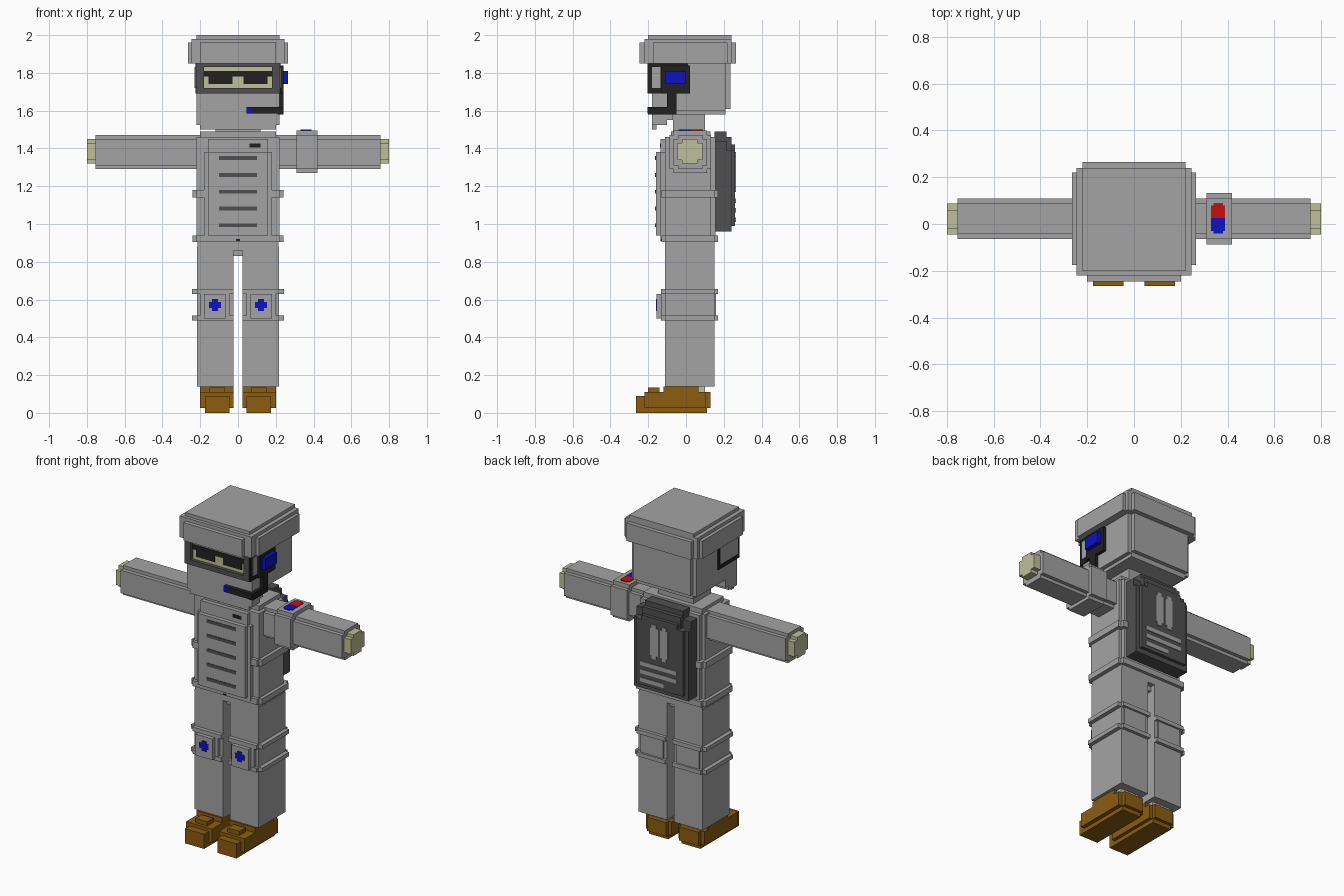
import bpy
import bmesh
from mathutils import Matrix, Vector

default = bpy.data.objects.get("Cube")
if default:
    bpy.data.objects.remove(default, do_unlink=True)


def colour(name, red, green, blue):
    material = bpy.data.materials.new(name)
    material.use_nodes = True
    rgba = (red, green, blue, 1)
    material.diffuse_color = rgba
    material.node_tree.nodes["Principled BSDF"].inputs["Base Color"].default_value = rgba
    return material


GREY = colour("uniform grey", .37, .37, .37)
DARK = colour("dark grey", .08, .08, .08)
BLACK = colour("black", .015, .015, .015)
SKIN = colour("pale skin", .52, .52, .32)
BROWN = colour("boot brown", .26, .11, .005)
BLUE = colour("blue", .005, .005, .54)
RED = colour("red", .56, .005, .005)


def block(left=0, right=0, front=0, back=0, low=0, high=0, half=0):
    """Box limits in hundredths of a unit; half makes it symmetric in x."""
    if half:
        left, right = -half, half
    return Vector((left, front, low)) / 100, Vector((right, back, high)) / 100


def part(name, material, *blocks, side=1):
    """Join blocks in one object; side = -1 mirrors it across x."""
    bm = bmesh.new()
    for start, end in blocks:
        middle, size = (start + end) / 2, end - start
        middle.x *= side
        matrix = Matrix.Translation(middle) @ Matrix.Diagonal((*size, 1))
        bmesh.ops.create_cube(bm, size=1, matrix=matrix)
    mesh = bpy.data.meshes.new(name)
    bm.to_mesh(mesh)
    bm.free()
    mesh.materials.append(material)
    obj = bpy.data.objects.new(name, mesh)
    bpy.context.collection.objects.link(obj)
    return obj


# Helmet with stepped edges
part("helmet", GREY,
     block(half=22, front=-20, back=24, low=185, high=200),
     block(half=24.5, front=-22, back=24, low=185, high=198),
     block(half=22, front=-22, back=26.5, low=185, high=196),
     block(half=20, front=-24.5, back=24, low=185, high=196),
     block(half=26.5, front=-17.5, back=22, low=185, high=196))

# Head, chin and neck
part("head", GREY,
     block(half=22, front=-18, back=21, low=160, high=188),
     block(half=19.5, front=-17, back=23.5, low=161, high=188),
     block(half=19.5, front=-16, back=21, low=158, high=162))
part("chin", GREY,
     block(half=20, front=-18, back=-15.5, low=150, high=162),
     block(half=22, front=-18, back=-10, low=152.5, high=162),
     block(half=22, front=-12, back=-7, low=155, high=162))
part("neck", GREY,
     block(half=12, front=-7, back=10, low=145, high=160))

# Goggles: raised frame, skin behind, dark lenses with a nose notch
part("goggle_frame", DARK,
     block(half=22, front=-20.5, back=-17, low=183, high=185),
     block(half=22, front=-20.5, back=-17, low=169, high=172),
     block(left=-22, right=-18, front=-20.5, back=-17, low=170, high=185),
     block(left=18, right=22, front=-20.5, back=-17, low=170, high=185))
part("eye_skin", SKIN,
     block(half=18, front=-18.3, back=-17, low=172, high=183))
part("lenses", BLACK,
     block(half=18, front=-18.8, back=-18, low=178, high=181),
     block(left=-15.5, right=-3, front=-18.8, back=-18, low=174, high=179),
     block(left=3, right=15.5, front=-18.8, back=-18, low=174, high=179))
for side, label in ((1, "left"), (-1, "right")):
    part(label + "_goggle_side", BLACK,
         block(left=21, right=22.5, front=-20, back=1, low=169, high=185), side=side)
    back = -13.5 if side > 0 else -1
    part(label + "_goggle_strap", GREY,
         block(left=22, right=22.9, front=-18, back=back, low=172, high=183), side=side)

# Headset on the left ear with microphone boom
part("earpiece", BLACK,
     block(left=21, right=24, front=-13, back=2, low=169, high=184),
     block(left=21, right=24, front=-10, back=-5, low=158, high=172),
     block(left=21, right=24, front=-20, back=-5, low=158, high=162),
     block(left=7, right=24, front=-20.5, back=-17.5, low=158.5, high=162))
part("earpiece_button", BLUE,
     block(left=23, right=26.5, front=-11, back=0, low=174, high=181))
part("microphone_tip", BLUE,
     block(left=4.5, right=7, front=-20.5, back=-17.5, low=158.5, high=162))

# Torso
part("torso", GREY,
     block(half=22, front=-11, back=13, low=92, high=146),
     block(half=20, front=-11, back=15.5, low=92, high=146),
     block(half=20, front=-8, back=13, low=140, high=149))
part("body_straps", GREY,
     block(half=24, front=-11, back=15, low=114, high=118),
     block(half=22, front=-13, back=17, low=114, high=118),
     block(half=24, front=-11, back=15, low=90.5, high=94),
     block(half=22, front=-13, back=17, low=90.5, high=94))
part("vest_panel", GREY,
     block(half=18, front=-13.5, back=-10, low=92, high=138),
     block(half=16, front=-13.5, back=-10, low=92, high=145),
     block(half=16, front=-16, back=-10, low=94, high=138))
for index in range(5):
    middle = 99.3 + index * 8.9
    part("vest_slot", DARK,
         block(half=10, front=-16.3, back=-15.8, low=middle - 1, high=middle + 1))
part("name_tag", BLACK,
     block(left=6, right=12, front=-13.8, back=-13, low=140.5, high=142.5))
part("buckle", BLACK,
     block(half=1, front=-13.4, back=-12.5, low=91, high=93))

# Backpack, stepping inwards to the back
part("backpack", DARK,
     block(half=18.5, front=15, back=21.5, low=96, high=144),
     block(half=13, front=15, back=21.5, low=96, high=149),
     block(half=18.5, front=15, back=24, low=96, high=139),
     block(half=13, front=15, back=24, low=96, high=146),
     block(half=16, front=15, back=26, low=99, high=139),
     block(half=12, front=15, back=26, low=99, high=142))
for side in (1, -1):
    part("pack_vent", GREY,
         block(left=.7, right=6, front=25.5, back=26.4, low=119, high=136),
         block(left=2, right=5, front=25.5, back=26.4, low=117, high=138), side=side)
for level, end in ((111, -12), (106, -12), (101, -3)):
    part("pack_stripe", GREY,
         block(left=end, right=13, front=25.5, back=26.4, low=level, high=level + 2.5))

# Limbs, built once and mirrored
part("hips", GREY,
     block(half=21.5, front=-11, back=15, low=86, high=92),
     block(half=5, front=-8, back=12, low=83, high=90))
for side, label in ((1, "left"), (-1, "right")):
    part(label + "_arm", GREY,
         block(left=20, right=75.5, front=-6.5, back=11, low=131, high=145),
         block(left=20, right=75.5, front=-4, back=8.7, low=129, high=147), side=side)
    part(label + "_hand", SKIN,
         block(left=74, right=80, front=-4.5, back=8.7, low=134, high=143),
         block(left=74, right=80, front=-2, back=6, low=132, high=145), side=side)
    part(label + "_leg", GREY,
         block(left=2.4, right=21.8, front=-11, back=15, low=14, high=88), side=side)
    part(label + "_ankle", SKIN,
         block(left=5, right=18, front=-6, back=10, low=9, high=15), side=side)
    for level in (49, 63):
        part(label + "_knee_strap", GREY,
             block(left=2.4, right=24.3, front=-11, back=15, low=level, high=level + 2.5),
             block(left=2.4, right=21.8, front=-13.3, back=17, low=level, high=level + 2.5),
             side=side)
    part(label + "_knee_pad", GREY,
         block(left=4.5, right=20, front=-13, back=15.8, low=50, high=65),
         block(left=6.5, right=18, front=-15.7, back=-11, low=50, high=63), side=side)
    part(label + "_knee_badge", BLUE,
         block(left=9, right=15.3, front=-16, back=-15.4, low=55.5, high=58.8),
         block(left=10.5, right=13.8, front=-16, back=-15.4, low=54, high=60.3), side=side)
    part(label + "_boot", BROWN,
         block(left=4.5, right=17.5, front=-26.5, back=11, low=0, high=9),
         block(left=2.4, right=20, front=-22, back=10.5, low=2.5, high=11),
         block(left=4.5, right=17.5, front=-22, back=13, low=2.5, high=11),
         block(left=7, right=15, front=-20, back=-14, low=9, high=13.5),
         block(left=2.4, right=20, front=-12, back=6.5, low=9, high=14), side=side)

# Armband with a two-colour badge on the left arm
part("armband", GREY,
     block(left=31, right=42, front=-6.5, back=11, low=127, high=149.5),
     block(left=31, right=42, front=-8.7, back=13.3, low=129, high=147))
part("armband_badge_front", BLUE,
     block(left=33, right=39, front=-3, back=2.5, low=149, high=149.9),
     block(left=34, right=38, front=-4, back=2.5, low=149, high=149.9))
part("armband_badge_back", RED,
     block(left=33, right=39, front=2.5, back=8, low=149, high=149.9),
     block(left=34, right=38, front=2.5, back=9, low=149, high=149.9))
